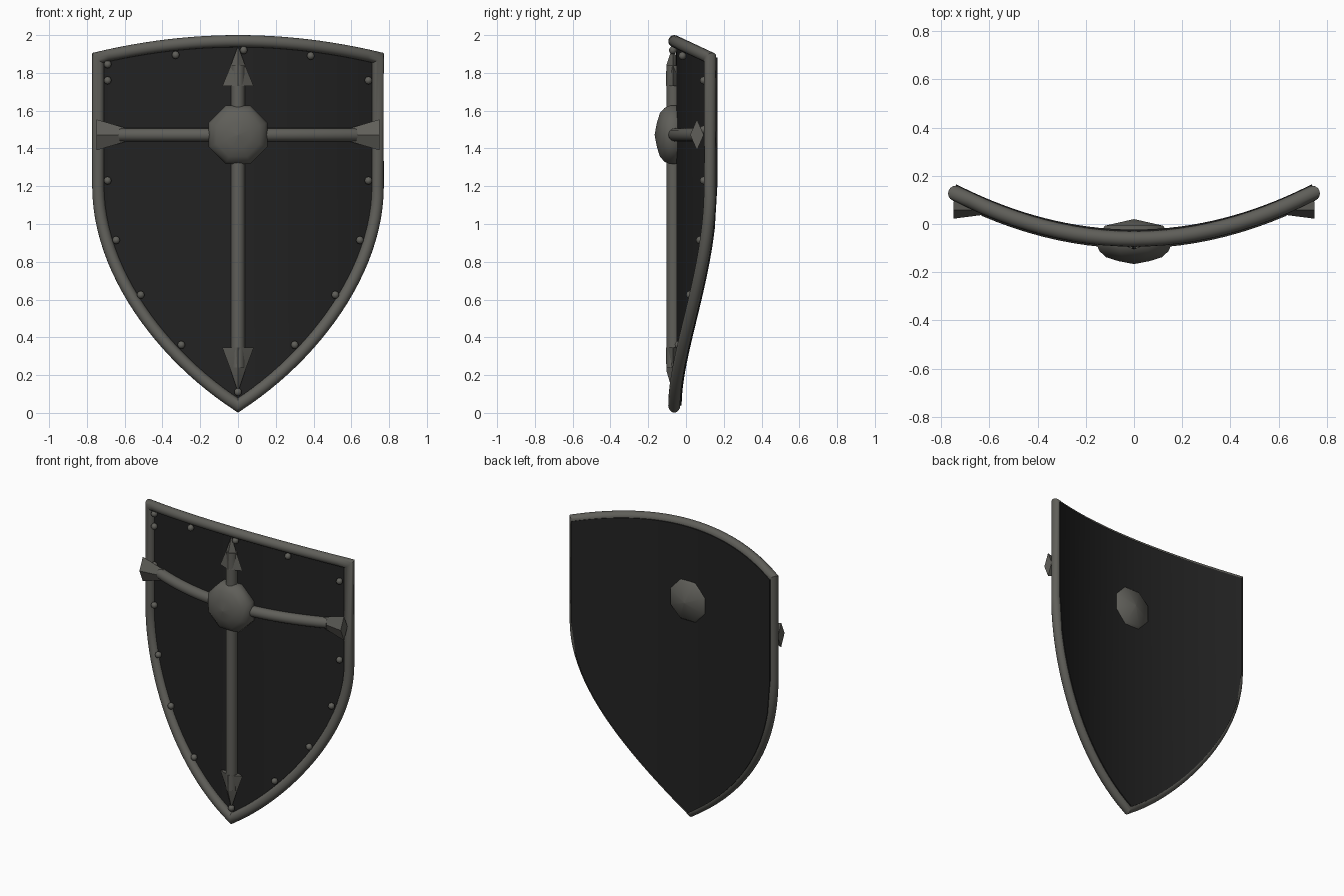
import bpy, bmesh, math
from mathutils import Vector, Matrix

if "Cube" in bpy.data.objects:
    bpy.data.objects.remove(bpy.data.objects["Cube"])


def material(name, rgb):
    m = bpy.data.materials.new(name)
    m.diffuse_color = (*rgb, 1)
    m.use_nodes = True
    m.node_tree.nodes["Principled BSDF"].inputs["Base Color"].default_value = m.diffuse_color
    return m


METAL = material("dark_steel", (0.115, 0.113, 0.100))
BLACK = material("black_panel", (0.016, 0.016, 0.016))


def curve_y(x):
    """Depth of the bowed shield at a given x."""
    return -0.062 + 0.345 * x * x


def finish(name, bm, mat, angle):
    bmesh.ops.recalc_face_normals(bm, faces=bm.faces)
    me = bpy.data.meshes.new(name)
    bm.to_mesh(me)
    bm.free()
    me.materials.append(mat)
    ob = bpy.data.objects.new(name, me)
    bpy.context.collection.objects.link(ob)
    bpy.ops.object.select_all(action='DESELECT')
    ob.select_set(True)
    bpy.context.view_layer.objects.active = ob
    bpy.ops.object.shade_smooth_by_angle(angle=math.radians(angle))
    return ob


def loft(name, rings, mat, closed=False, angle=35):
    """Skin a list of equal-length point rings."""
    bm = bmesh.new()
    vs = [[bm.verts.new(p) for p in r] for r in rings]
    n = len(vs[0])
    pairs = list(zip(vs, vs[1:])) + ([(vs[-1], vs[0])] if closed else [])
    for a, b in pairs:
        for i in range(n):
            j = (i + 1) % n
            bm.faces.new((a[i], a[j], b[j], b[i]))
    if not closed:
        bm.faces.new(vs[0])
        bm.faces.new(vs[-1])
    return finish(name, bm, mat, angle)


def tube(name, path, r, mat, closed=False, sides=16):
    """Round tube along a path with mitred corners."""
    path = [Vector(p) for p in path]
    rings, n = [], len(path)
    for i, p in enumerate(path):
        t_in = p - path[i - 1] if (closed or i > 0) else path[1] - p
        t_out = path[(i + 1) % n] - p if (closed or i < n - 1) else t_in
        t_in, t_out = t_in.normalized(), t_out.normalized()
        m = (t_in + t_out).normalized()
        a = t_in.cross(Vector((0, 1, 0))).normalized()
        b = t_in.cross(a)
        ring = []
        for k in range(sides):
            f = math.tau * k / sides
            q = r * (math.cos(f) * a + math.sin(f) * b)
            ring.append(p + q - t_in * (q.dot(m) / t_in.dot(m)))
        rings.append(ring)
    return loft(name, rings, mat, closed)


# Outline: curved lower edge, straight sides, arched top
W, Z_SIDE, Z_TIP = 0.74, 1.20, 0.04


def lower(t):
    a, b, c, d = (1 - t) ** 3, 3 * t * (1 - t) ** 2, 3 * t * t * (1 - t), t ** 3
    return a * W + b * W + c * 0.40, a * Z_SIDE + b * 0.75 + c * 0.30 + d * Z_TIP


def top_z(x):
    return 1.968 - 0.088 * (x / W) ** 2


N = 24
right = [lower(i / N) for i in range(N + 1)]             # side to tip
left = [(-x, z) for x, z in reversed(right[:-1])]        # tip to side
top = [(x, top_z(x)) for x in (-W + 2 * W * i / N for i in range(N + 1))]
outline = right + left + top
tube("rim", [(x, curve_y(x), z) for x, z in outline], 0.032, METAL, closed=True)

# Bowed panel, lofted column by column across the width
columns = [right[0]] + right[4:] + left[:-4] + [left[-1]]
rings = []
for x, z in columns:
    f, b = curve_y(x) + 0.010, curve_y(x) + 0.039
    rings.append([(x, f, z), (x, f, top_z(x)), (x, b, top_z(x)), (x, b, z)])
loft("panel", rings, BLACK)

# Cross bars
CZ = 1.472
tube("vertical_bar", [(0, -0.066, 0.24), (0, -0.066, 1.84)], 0.037, METAL)
tube("horizontal_bar",
     [(x, curve_y(x) - 0.004, CZ) for x in (-0.62 + 1.24 * i / 20 for i in range(21))],
     0.035, METAL)


# Diamond-section tips: sections are (position, half width, half depth)
def diamond_tip(name, sections, place):
    rings = [[place(s, w, 0), place(s, 0, d), place(s, -w, 0), place(s, 0, -d)]
             for s, w, d in sections]
    loft(name, rings, METAL, angle=15)


arrow = [(0, 0.083, 0.036), (0.11, 0.038, 0.034), (0.205, 0.003, 0.003)]
diamond_tip("top_tip", arrow, lambda s, w, d: (w, -0.070 + d, 1.73 + s))
diamond_tip("bottom_tip", arrow, lambda s, w, d: (w, -0.070 + d, 0.345 - s * 1.1))
flare = [(0.595, 0.036, 0.016), (0.75, 0.082, 0.036)]
for side, sx in (("left", -1), ("right", 1)):
    diamond_tip(side + "_tip", flare,
                lambda s, w, d, sx=sx: (sx * s, 0.058 + d, CZ + w))

# Central boss, eight sided, poking through the back
profile = [(0.002, -0.166), (0.07, -0.154), (0.125, -0.138), (0.155, -0.113),
           (0.168, -0.085), (0.168, -0.05), (0.13, -0.007), (0.002, 0.020)]
rings = [[(r * math.cos(math.tau * (k + 0.5) / 8), y,
           CZ + r * math.sin(math.tau * (k + 0.5) / 8)) for k in range(8)]
         for r, y in profile]
loft("boss", rings, METAL, angle=60)

# Rivets just inside the rim
half = [(0.69, 1.76), (0.69, 1.50), (0.69, 1.23), (0.645, 0.915),
        (0.515, 0.625), (0.30, 0.36)]
spots = half + [(-x, z) for x, z in half]
spots += [(-0.69, 1.845), (-0.33, 1.895), (0.03, 1.92), (0.385, 1.89), (0, 0.11)]
bm = bmesh.new()
for x, z in spots:
    bmesh.ops.create_uvsphere(bm, u_segments=10, v_segments=6, radius=0.021,
                              matrix=Matrix.Translation((x, curve_y(x) - 0.008, z)))
finish("rivets", bm, METAL, 60)
